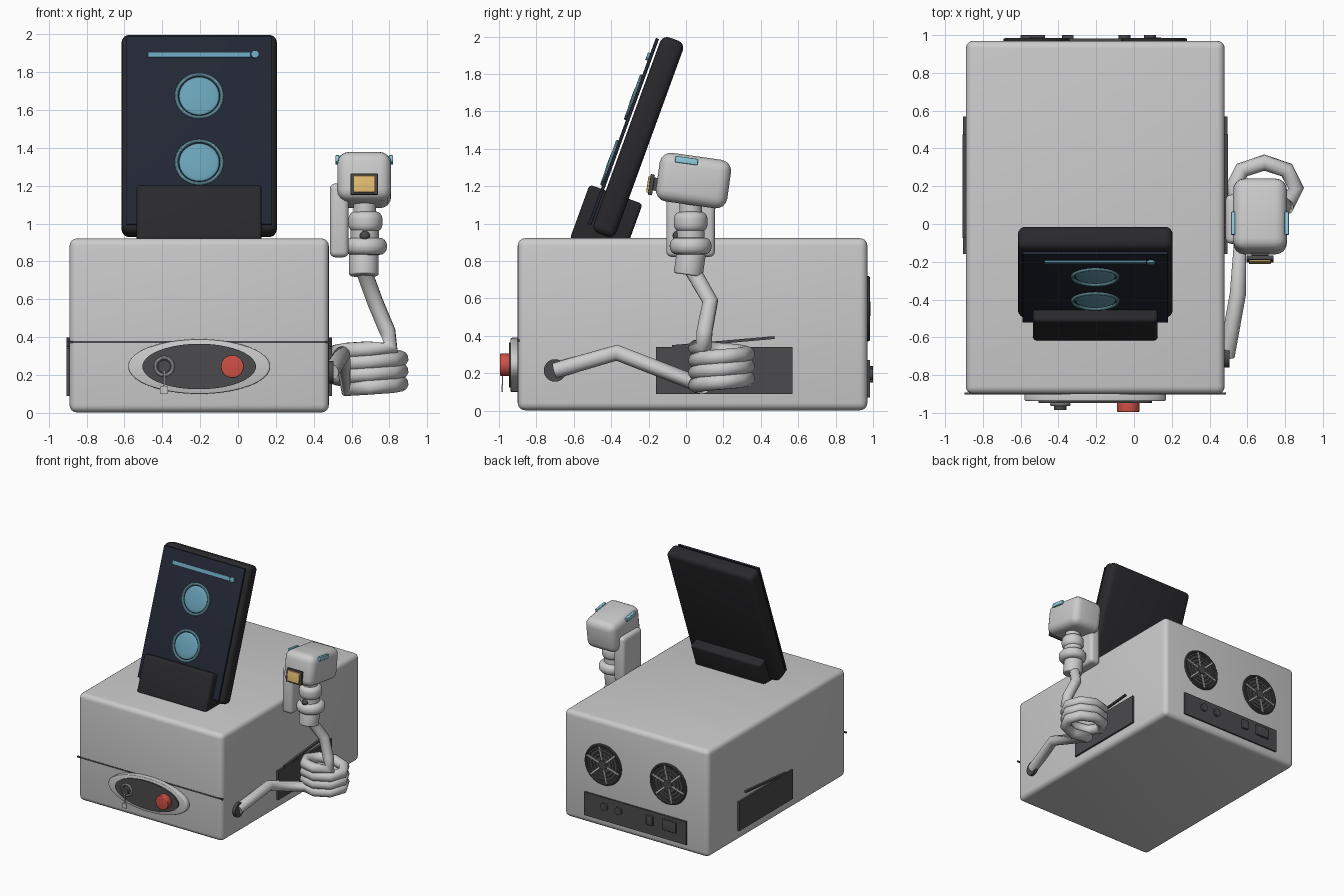
import bpy, bmesh
from math import radians, sin, cos, pi
from mathutils import Matrix, Vector

if "Cube" in bpy.data.objects:
    bpy.data.objects.remove(bpy.data.objects["Cube"])


def material(name, r, g, b):
    m = bpy.data.materials.new(name)
    m.diffuse_color = (r, g, b, 1)
    m.use_nodes = True
    m.node_tree.nodes["Principled BSDF"].inputs["Base Color"].default_value = m.diffuse_color
    return m


DARK = material("dark_grey", 0.07, 0.07, 0.075)
BLACK = material("black", 0.022, 0.022, 0.025)
NAVY = material("screen_navy", 0.016, 0.02, 0.034)
CYAN = material("cyan", 0.14, 0.36, 0.47)
LIGHT = material("light_cyan", 0.27, 0.62, 0.74)
RED = material("red", 0.62, 0.08, 0.06)
YELLOW = material("yellow", 0.75, 0.5, 0.16)


def finish(name, bm, loc, rot, mat):
    me = bpy.data.meshes.new(name)
    bm.to_mesh(me)
    bm.free()
    ob = bpy.data.objects.new(name, me)
    bpy.context.collection.objects.link(ob)
    ob.location = loc
    ob.rotation_euler = [radians(a) for a in rot]
    if mat:
        me.materials.append(mat)
    bpy.ops.object.select_all(action='DESELECT')
    ob.select_set(True)
    bpy.context.view_layer.objects.active = ob
    bpy.ops.object.shade_smooth_by_angle(angle=radians(35))
    return ob


def box(name, loc, size, bevel=0, mat=None, rot=(0, 0, 0)):
    bm = bmesh.new()
    bmesh.ops.create_cube(bm, size=1, matrix=Matrix.Diagonal((*size, 1)))
    if bevel:
        bmesh.ops.bevel(bm, geom=bm.edges[:], offset=bevel, segments=4, profile=0.5, affect='EDGES')
    return finish(name, bm, loc, rot, mat)


def cyl(name, loc, r, h, mat=None, rot=(0, 0, 0), bevel=0, ry=None, seg=40):
    bm = bmesh.new()
    bmesh.ops.create_cone(bm, cap_ends=True, segments=seg, radius1=r, radius2=r, depth=h)
    if bevel:
        rims = [e for e in bm.edges if abs(e.verts[0].co.z - e.verts[1].co.z) < 1e-5]
        bmesh.ops.bevel(bm, geom=rims, offset=bevel, segments=4, profile=0.5, affect='EDGES')
    bm.transform(Matrix.Diagonal((1, (ry or r) / r, 1, 1)))
    return finish(name, bm, loc, rot, mat)


def ball(name, loc, size, mat=None, rot=(0, 0, 0)):
    bm = bmesh.new()
    bmesh.ops.create_uvsphere(bm, u_segments=32, v_segments=16, radius=1, matrix=Matrix.Diagonal((*size, 1)))
    return finish(name, bm, loc, rot, mat)


def ring(name, loc, R, r, mat=None, rot=(0, 0, 0)):
    bm = bmesh.new()
    n, k = 48, 10
    v = [[bm.verts.new(((R + r * cos(b)) * cos(a), (R + r * cos(b)) * sin(a), r * sin(b)))
          for b in [2 * pi * j / k for j in range(k)]] for a in [2 * pi * i / n for i in range(n)]]
    for i in range(n):
        for j in range(k):
            i2, j2 = (i + 1) % n, (j + 1) % k
            bm.faces.new((v[i][j], v[i2][j], v[i2][j2], v[i][j2]))
    return finish(name, bm, loc, rot, mat)


F = (90, 0, 0)   # axis along y
S = (0, 90, 0)   # axis along x
CX = -0.205      # centre line of the case

# main case and the front seam strip
box("case", (CX, 0.035, 0.462), (1.37, 1.87, 0.92), 0.04)
box("front_seam", (CX, -0.897, 0.375), (1.385, 0.012, 0.012), 0, DARK)

# oval control panel
cyl("panel_bezel", (CX, -0.915, 0.245), 0.375, 0.045, None, F, 0.01, 0.145, 64)
cyl("panel_inset", (CX, -0.925, 0.245), 0.30, 0.045, DARK, F, 0, 0.12, 64)
cyl("red_button", (-0.03, -0.965, 0.245), 0.06, 0.06, RED, F, 0.006)
cyl("key_switch", (-0.39, -0.96, 0.245), 0.033, 0.05, DARK, F)
ring("key_ring", (-0.39, -0.955, 0.245), 0.046, 0.009, None, F)
box("key_stem", (-0.39, -0.982, 0.175), (0.008, 0.006, 0.09))
box("key_tag", (-0.39, -0.982, 0.12), (0.042, 0.008, 0.04))

# side vent panels with a tilted slat
for side, name in ((1, "right"), (-1, "left")):
    x = CX + side * 0.688
    box(name + "_vent", (x, 0.205, 0.215), (0.025, 0.73, 0.25), 0, DARK)
    box(name + "_vent_slat", (x + side * 0.004, 0.20, 0.367), (0.02, 0.55, 0.015), 0, DARK, (5, 0, 0))

# rear fans
for i, x in enumerate((CX + 0.31, CX - 0.31)):
    n = f"fan_{i + 1}_"
    cyl(n + "backing", (x, 0.969, 0.545), 0.165, 0.008, DARK, F)
    ring(n + "rim", (x, 0.973, 0.545), 0.163, 0.012, DARK, F)
    cyl(n + "hub", (x, 0.975, 0.545), 0.038, 0.025, DARK, F)
    for k in range(6):
        a = k * pi / 3 + 0.3
        box(n + f"spoke_{k + 1}", (x + 0.09 * cos(a), 0.976, 0.545 + 0.09 * sin(a)), (0.15, 0.014, 0.014), 0,
            None, (0, -a * 180 / pi, 0))
    for k in (0.075, 0.105, 0.135):
        ring(n + "grille", (x, 0.974, 0.545), k, 0.004, DARK, F)

# rear connector strip
box("rear_panel", (CX, 0.973, 0.17), (0.97, 0.02, 0.20), 0, DARK)
for x in (0.085, -0.05):
    cyl("rear_knob", (x, 0.985, 0.195), 0.032, 0.03, DARK, F)
box("rear_switch", (-0.35, 0.985, 0.195), (0.06, 0.03, 0.08), 0.004, DARK)
box("rear_socket", (-0.535, 0.985, 0.195), (0.13, 0.03, 0.09), 0.004, DARK)

# tilted tablet, placed in its own frame (along the slab, out of the slab)
P0, N, U = Vector((0, -0.144, 1.973)), Vector((0, 0.94, -0.342)), Vector((0, 0.342, 0.94))


def on_tablet(x, n, u):
    return Vector((x, 0, 0)) + P0 + N * n + U * u


T, TF = (-20, 0, 0), (70, 0, 0)
box("tablet_shell", on_tablet(CX, 0.07, -0.517), (0.82, 0.13, 1.114), 0.04, BLACK, T)
box("tablet_screen", on_tablet(CX, -0.014, -0.517), (0.77, 0.018, 1.06), 0.004, NAVY, T)
box("tablet_dock", on_tablet(CX, 0.063, -1.0), (0.66, 0.302, 0.31), 0.02, BLACK, T)
for i, z in enumerate((1.675, 1.325)):
    u = (z - 1.973) / 0.94 - 0.01
    ring(f"screen_eye_ring_{i + 1}", on_tablet(CX, -0.027, u), 0.12, 0.009, LIGHT, TF)
    ball(f"screen_eye_{i + 1}", on_tablet(CX, -0.024, u), (0.106, 0.106, 0.014), CYAN, TF)
box("screen_bar", on_tablet(CX, -0.026, -0.095), (0.54, 0.012, 0.028), 0, CYAN, T)
cyl("screen_dot", on_tablet(0.09, -0.028, -0.095), 0.021, 0.016, CYAN, TF)

# cable from the side socket, coiled, then rising to the neck
cyl("cable_socket", (0.485, -0.70, 0.215), 0.06, 0.04, DARK, S)
path = [(0.49, -0.70, 0.215), (0.55, -0.37, 0.31)]
for deg in range(225, 1396, 45):
    a = radians(deg)
    path.append((0.69 + 0.168 * cos(a), 0.19 + 0.135 * sin(a), 0.13 + 0.066 * (deg - 225) / 360))
path += [(0.79, 0.10, 0.43), (0.725, 0.13, 0.585), (0.665, 0.035, 0.75)]
cu = bpy.data.curves.new("cable", 'CURVE')
cu.dimensions = '3D'
cu.bevel_depth = 0.043
cu.bevel_resolution = 4
cu.use_fill_caps = True
sp = cu.splines.new('POLY')
sp.points.add(len(path) - 1)
for p, c in zip(sp.points, path):
    p.co = (*c, 1)
bpy.context.collection.objects.link(bpy.data.objects.new("cable", cu))

# neck stack
NX, NY = 0.67, 0.025
cyl("neck_base", (NX - 0.005, NY - 0.005, 0.785), 0.078, 0.12, None, (-8, 0, 0), 0.01)
cyl("neck_flange", (NX + 0.005, NY, 0.88), 0.112, 0.09, None, (0, 0, 0), 0.04)
cyl("neck_post", (NX, NY, 0.97), 0.075, 0.14)
ball("neck_bolt", (NX, NY - 0.07, 0.935), (0.027, 0.027, 0.027), DARK)
cyl("neck_collar", (NX + 0.003, NY, 1.01), 0.09, 0.11, None, (0, 0, 0), 0.04)
cyl("neck_top", (NX, NY, 1.09), 0.06, 0.09)

# bracket holding the head to the case
box("head_bracket", (0.535, NY, 1.017), (0.10, 0.26, 0.39), 0.03)

# head with ears and lens
H = (-8, 0, 0)
box("head", (0.667, 0.04, 1.23), (0.285, 0.385, 0.262), 0.06, None, H)
for s in (-1, 1):
    box("head_side_light", (0.667 + s * 0.142, 0.003, 1.337), (0.022, 0.122, 0.034), 0.005, LIGHT, H)
box("lens_mount", (0.667, -0.16, 1.21), (0.09, 0.06, 0.07), 0, DARK, H)
box("lens_frame", (0.667, -0.185, 1.208), (0.145, 0.022, 0.112), 0.004, DARK, H)
box("lens", (0.667, -0.195, 1.209), (0.115, 0.024, 0.088), 0.004, YELLOW, H)
